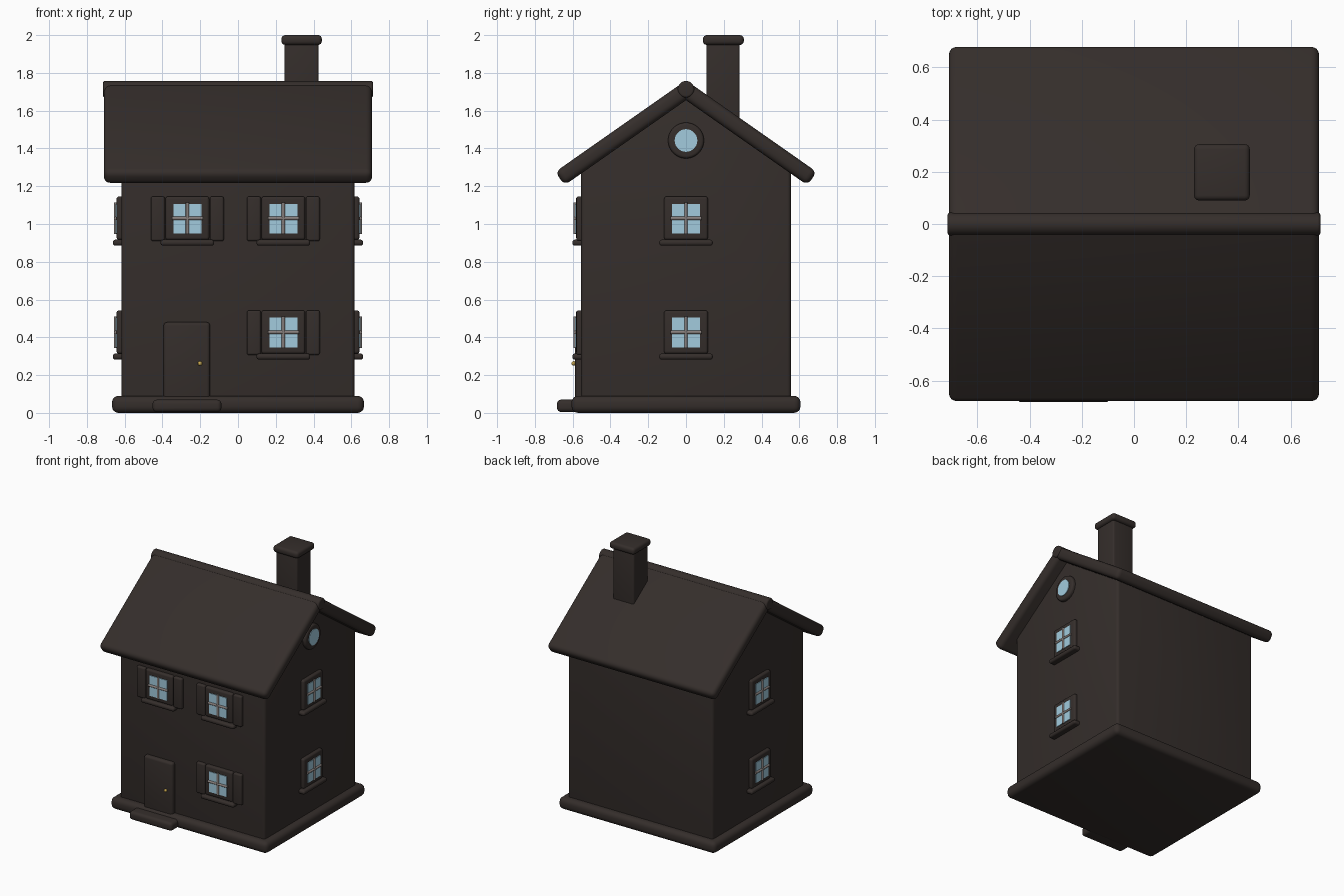
import bpy, bmesh, math
from mathutils import Matrix, Vector

if "Cube" in bpy.data.objects:
    bpy.data.objects.remove(bpy.data.objects["Cube"])


def material(name, color):
    m = bpy.data.materials.new(name)
    m.diffuse_color = (*color, 1)
    m.use_nodes = True
    m.node_tree.nodes["Principled BSDF"].inputs["Base Color"].default_value = m.diffuse_color
    return m


DARK = material("dark_brown", (0.035, 0.027, 0.024))
GLASS = material("glass", (0.36, 0.6, 0.73))
BAR = material("bar_grey", (0.24, 0.21, 0.2))
BRASS = material("brass", (0.6, 0.4, 0.08))
I = Matrix.Identity(4)


def finish(name, bm, mat, matrix=I):
    bmesh.ops.recalc_face_normals(bm, faces=bm.faces[:])
    me = bpy.data.meshes.new(name)
    bm.to_mesh(me)
    bm.free()
    me.shade_smooth()
    me.set_sharp_from_angle(angle=math.radians(35))
    me.materials.append(mat)
    ob = bpy.data.objects.new(name, me)
    ob.matrix_world = matrix
    bpy.context.collection.objects.link(ob)
    return ob


def bevel(bm, width, edges=None):
    if width:
        bmesh.ops.bevel(bm, geom=edges or bm.edges[:], offset=width, segments=4,
                        profile=0.5, affect='EDGES', clamp_overlap=True)


def box(name, lo, hi, width=0.0, mat=DARK, matrix=I):
    lo, hi = Vector(lo), Vector(hi)
    bm = bmesh.new()
    bmesh.ops.create_cube(bm, size=1)
    bmesh.ops.scale(bm, vec=hi - lo, verts=bm.verts)
    bmesh.ops.translate(bm, vec=(lo + hi) / 2, verts=bm.verts)
    bevel(bm, width)
    return finish(name, bm, mat, matrix)


def cylinder(name, r, length, matrix, mat=DARK, width=0.0, sides=32):
    bm = bmesh.new()
    bmesh.ops.create_cone(bm, cap_ends=True, segments=sides, radius1=r, radius2=r, depth=length)
    rims = [e for e in bm.edges if abs(e.verts[0].co.z - e.verts[1].co.z) < 1e-5]
    bevel(bm, width, rims)
    return finish(name, bm, mat, matrix)


def window(name, matrix, shutters=False):
    # local frame: wall plane at y = 0, outside towards -y
    box(name + "_frame", (-.116, -.026, -.114), (.116, .03, .116), .014, DARK, matrix)
    box(name + "_glass", (-.074, -.031, -.08), (.074, -.01, .077), 0, GLASS, matrix)
    box(name + "_sill", (-.142, -.046, -.145), (.142, .03, -.113), .014, DARK, matrix)
    cylinder(name + "_bar_upright", .009, .168, matrix @ Matrix.Translation((0, -.031, 0)), BAR, sides=12)
    cylinder(name + "_bar_cross", .009, .164,
             matrix @ Matrix.Translation((0, -.031, 0)) @ Matrix.Rotation(math.pi / 2, 4, 'Y'), BAR, sides=12)
    if shutters:
        for side, x in (("left", -.156), ("right", .156)):
            box(f"{name}_shutter_{side}", (x - .037, -.024, -.121), (x + .037, .02, .116), .012, DARK, matrix)


# base and doorstep
box("base", (-.667, -.606, 0), (.667, .606, .09), .034)
box("doorstep", (-.452, -.683, .005), (-.088, -.5, .07), .022)

# walls with gables
bm = bmesh.new()
profile = [(-.556, .05), (.556, .05), (.556, 1.295), (0, 1.685), (-.556, 1.295)]
face = bm.faces.new([bm.verts.new((-.617, y, z)) for y, z in profile])
ext = bmesh.ops.extrude_face_region(bm, geom=[face])
bmesh.ops.translate(bm, vec=(1.234, 0, 0),
                    verts=[g for g in ext["geom"] if isinstance(g, bmesh.types.BMVert)])
# the extrusion keeps the starting face, so both gable ends are closed
bevel(bm, .02)
finish("walls", bm, DARK)

# roof slabs and ridge
for side, s in (("front", -1), ("back", 1)):
    m = Matrix.Translation((0, 0, 1.708)) @ Matrix.Rotation(math.radians(-35 * s), 4, 'X')
    y0, y1 = sorted((-.01 * s, .815 * s))
    box("roof_" + side, (-.71, y0, -.043), (.71, y1, .043), .032, DARK, m)
cylinder("roof_ridge", .044, 1.43,
         Matrix.Translation((0, 0, 1.713)) @ Matrix.Rotation(math.pi / 2, 4, 'Y'), DARK, .012)

# chimney
box("chimney", (.246, .108, 1.48), (.426, .284, 1.97), .012)
box("chimney_cap", (.23, .09, 1.948), (.444, .306, 2.0), .02)

# door
box("door", (-.394, -.587, .06), (-.148, -.53, .48), .018)
bm = bmesh.new()
bmesh.ops.create_uvsphere(bm, u_segments=16, v_segments=10, radius=.012)
finish("door_knob", bm, BRASS, Matrix.Translation((-.201, -.594, .262)))

# front windows
for name, x, z in (("window_upper_left", -.268, 1.03), ("window_upper_right", .24, 1.03),
                   ("window_lower_right", .24, .427)):
    window(name, Matrix.Translation((x, -.556, z)), True)

# side windows
for side, s in (("right", 1), ("left", -1)):
    for level, z in (("upper", 1.03), ("lower", .427)):
        window(f"side_window_{side}_{level}",
               Matrix.Translation((.617 * s, 0, z)) @ Matrix.Rotation(math.pi / 2 * s, 4, 'Z'))

# round gable window
turn = Matrix.Rotation(math.pi / 2, 4, 'Y')
cylinder("round_window_frame", .095, .06, Matrix.Translation((.613, 0, 1.442)) @ turn, DARK, .015, 40)
cylinder("round_window_glass", .06, .02, Matrix.Translation((.638, 0, 1.442)) @ turn, GLASS, 0, 40)
